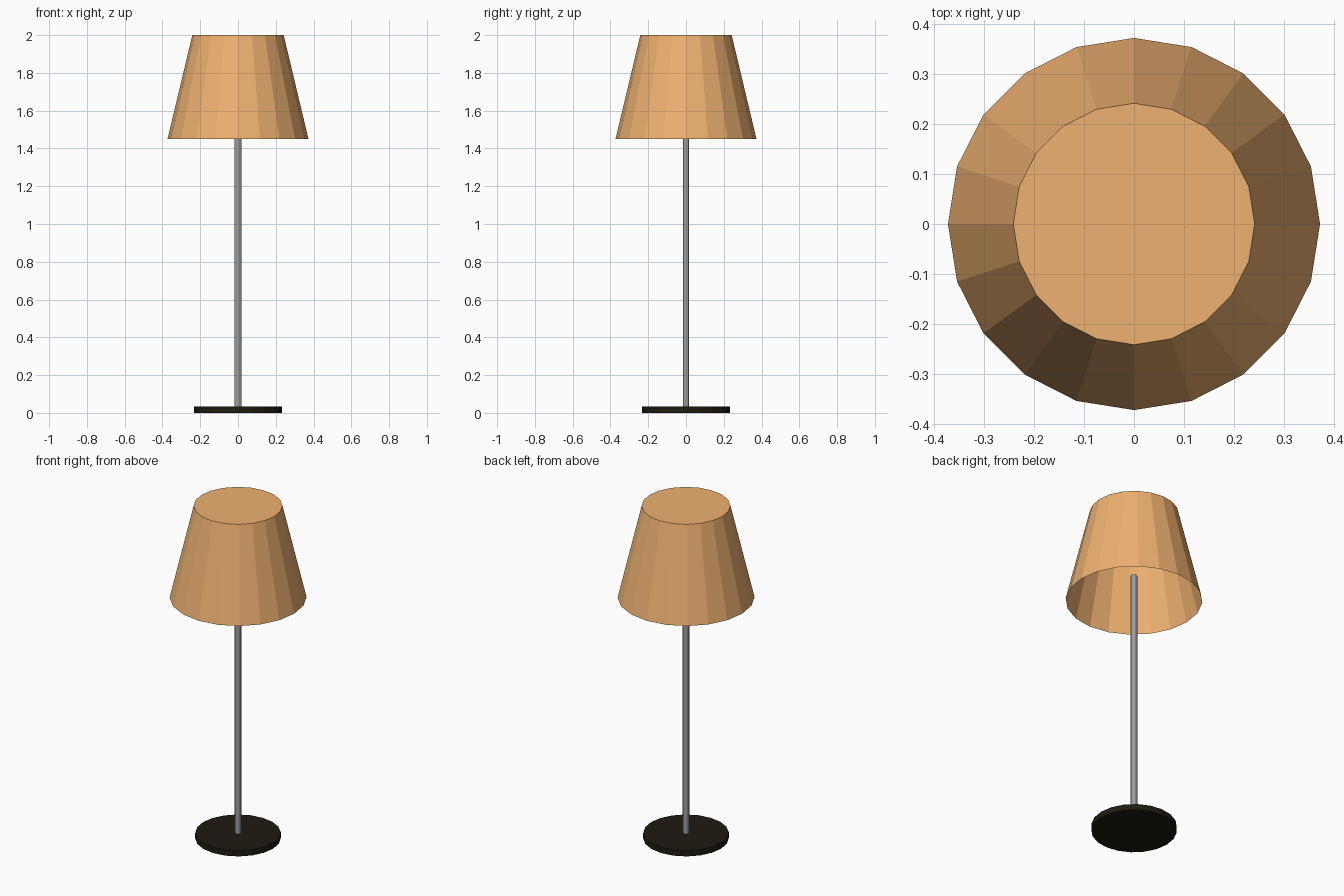
import bpy, bmesh, math

if "Cube" in bpy.data.objects:
    bpy.data.objects.remove(bpy.data.objects["Cube"])


def material(name, color):
    mat = bpy.data.materials.new(name)
    mat.diffuse_color = (*color, 1)
    mat.use_nodes = True
    mat.node_tree.nodes["Principled BSDF"].inputs["Base Color"].default_value = mat.diffuse_color
    return mat


def frustum(name, sides, r0, z0, r1, z1, mat=None, open_bottom=False):
    """Flat-faced tapered cylinder with a vertex on the +x axis."""
    bm = bmesh.new()
    rings = [[bm.verts.new((r * math.cos(math.tau * i / sides),
                            r * math.sin(math.tau * i / sides), z))
              for i in range(sides)] for r, z in ((r0, z0), (r1, z1))]
    low, high = rings
    for i in range(sides):
        j = (i + 1) % sides
        bm.faces.new((low[i], low[j], high[j], high[i]))
    bm.faces.new(high)
    if not open_bottom:
        bm.faces.new(low[::-1])
    mesh = bpy.data.meshes.new(name)
    bm.to_mesh(mesh)
    bm.free()
    if mat:
        mesh.materials.append(mat)
    obj = bpy.data.objects.new(name, mesh)
    bpy.context.collection.objects.link(obj)
    return obj


fabric = material("warm_fabric", (0.86, 0.44, 0.165))
dark = material("dark_base", (0.014, 0.011, 0.006))

# Round foot
frustum("base", 20, 0.233, 0.0, 0.233, 0.035, dark)
# Slim pole, ending a little way inside the shade
frustum("pole", 10, 0.018, 0.035, 0.018, 1.605)
# Thin shade, closed on top and open underneath
frustum("shade", 20, 0.373, 1.45, 0.242, 2.0, fabric, open_bottom=True)
